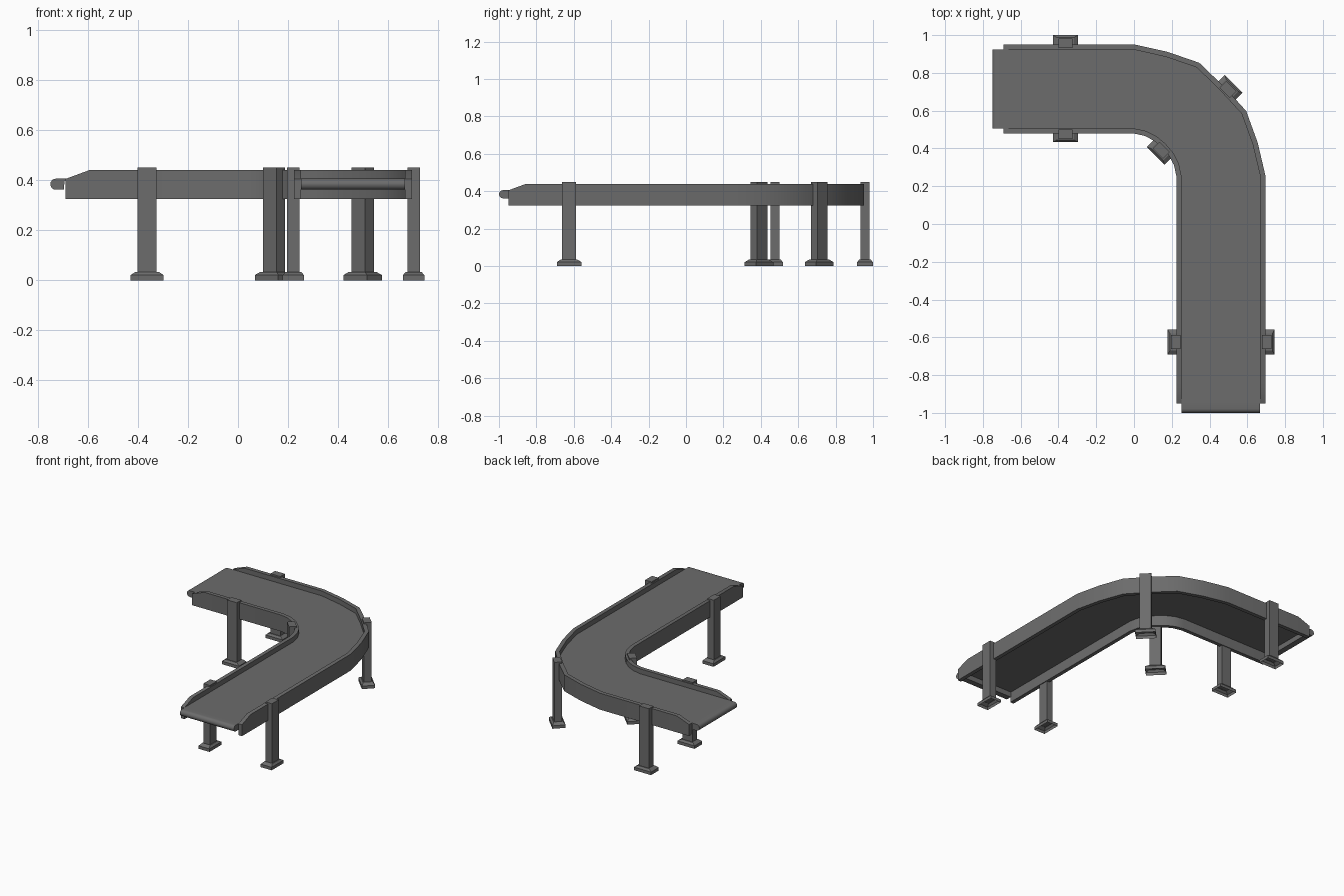
import bpy, bmesh, math
from mathutils import Vector, Matrix

if "Cube" in bpy.data.objects:
    bpy.data.objects.remove(bpy.data.objects["Cube"])

CY = 0.255                                 # bend centre is (0, CY)
grey = bpy.data.materials.new("dark grey metal")
grey.diffuse_color = (0.15, 0.15, 0.15, 1)
grey.use_nodes = True
grey.node_tree.nodes["Principled BSDF"].inputs["Base Color"].default_value = grey.diffuse_color


def finish(bm, name, smooth=True):
    bmesh.ops.recalc_face_normals(bm, faces=bm.faces)
    me = bpy.data.meshes.new(name)
    bm.to_mesh(me)
    bm.free()
    me.materials.append(grey)
    if smooth:
        me.shade_smooth()
        me.set_sharp_from_angle(angle=math.radians(32))
    ob = bpy.data.objects.new(name, me)
    bpy.context.collection.objects.link(ob)
    return ob


# Path stations: (origin, outward normal, inner correction, outer correction)
def leg_a(x):
    return Vector((x, CY, 0)), Vector((0, 1, 0)), 0, 0


def leg_b(y):
    return Vector((0, y, 0)), Vector((1, 0, 0)), 0, 0


def bend(deg, di, do):
    t = math.radians(deg)
    return Vector((0, CY, 0)), Vector((math.sin(t), math.cos(t), 0)), di, do


def at(station, r, z=0):
    o, n, di, do = station
    dr = di if r < 0.4 else do
    return o + n * (r + dr) + Vector((0, 0, z))


DIP_IN = [0, -0.005, -0.010, -0.013, -0.010, -0.005, 0]
DIP_OUT = [0, -0.016, -0.005, -0.025, -0.010, -0.018, 0]
BEND = [bend(15 * i, a, b) for i, (a, b) in enumerate(zip(DIP_IN, DIP_OUT))]


def sweep(name, stations, r0, r1):
    """stations: (path station, z low, z high); rectangle swept along the path"""
    bm = bmesh.new()
    rings = [[bm.verts.new(at(s, r, z)) for r, z in ((r0, lo), (r1, lo), (r1, hi), (r0, hi))]
             for s, lo, hi in stations]
    for a, b in zip(rings, rings[1:]):
        for i in range(4):
            j = (i + 1) % 4
            bm.faces.new((a[i], a[j], b[j], b[i]))
    bm.faces.new(rings[0])
    bm.faces.new(rings[-1])
    return finish(bm, name)


# Side rails with sloped ends
LO, HI, TIP = 0.325, 0.44, 0.405
rail = [(leg_a(-0.69), LO, TIP), (leg_a(-0.595), LO, HI)]
rail += [(s, LO, HI) for s in BEND]
rail += [(leg_b(-0.855), LO, HI), (leg_b(-0.95), LO, TIP)]
sweep("inner_rail", rail, 0.224, 0.251)
sweep("outer_rail", rail, 0.668, 0.696)

# Belt: thin sheet that curls into a rounded nose at both ends
ZC, H, THIN = 0.384, 0.022, 0.398
nose = [(H * (1 - math.cos(a)), max(H * math.sin(a), 0.001))
        for a in [math.radians(18 * i) for i in range(6)]] + [(0.055, H)]
belt = [(leg_a(-0.75 + d), ZC - h, ZC + h) for d, h in nose]
belt += [(leg_a(-0.694), THIN, ZC + H)]
belt += [(s, THIN, ZC + H) for s in BEND]
belt += [(leg_b(-0.944), THIN, ZC + H)]
belt += [(leg_b(-1.0 + d), ZC - h, ZC + h) for d, h in reversed(nose)]
sweep("conveyor_belt", belt, 0.251, 0.668)


# Legs: post plus chamfered foot, hollow underneath
def box_levels(bm, levels):
    """levels: (half depth, half width, z) stacked, open at the first level"""
    rings = [[bm.verts.new((sx * d, sy * w, z))
              for sx, sy in ((-1, -1), (1, -1), (1, 1), (-1, 1))] for d, w, z in levels]
    for a, b in zip(rings, rings[1:]):
        for i in range(4):
            j = (i + 1) % 4
            bm.faces.new((a[i], a[j], b[j], b[i]))
    bm.faces.new(rings[-1])


def leg(name, place, normal):
    bm = bmesh.new()
    box_levels(bm, [(0.0425, 0.066, 0), (0.0425, 0.066, 0.021), (0.031, 0.046, 0.034)])
    box_levels(bm, [(0.025, 0.038, 0.033), (0.025, 0.038, 0.45)])
    rot = Matrix.Rotation(math.atan2(normal.y, normal.x), 4, 'Z')
    bmesh.ops.transform(bm, matrix=Matrix.Translation(place) @ rot, verts=bm.verts)
    finish(bm, name, smooth=False)


for place, st in (("left", leg_a(-0.363)), ("front", leg_b(-0.625))):
    leg(place + "_inner_leg", at(st, 0.221), st[1])
    leg(place + "_outer_leg", at(st, 0.702), st[1])
diagonal = Vector((1, 1, 0)).normalized()
leg("bend_inner_leg", Vector((0.144, 0.390, 0)), diagonal)
leg("bend_outer_leg", Vector((0.498, 0.712, 0)), diagonal)
